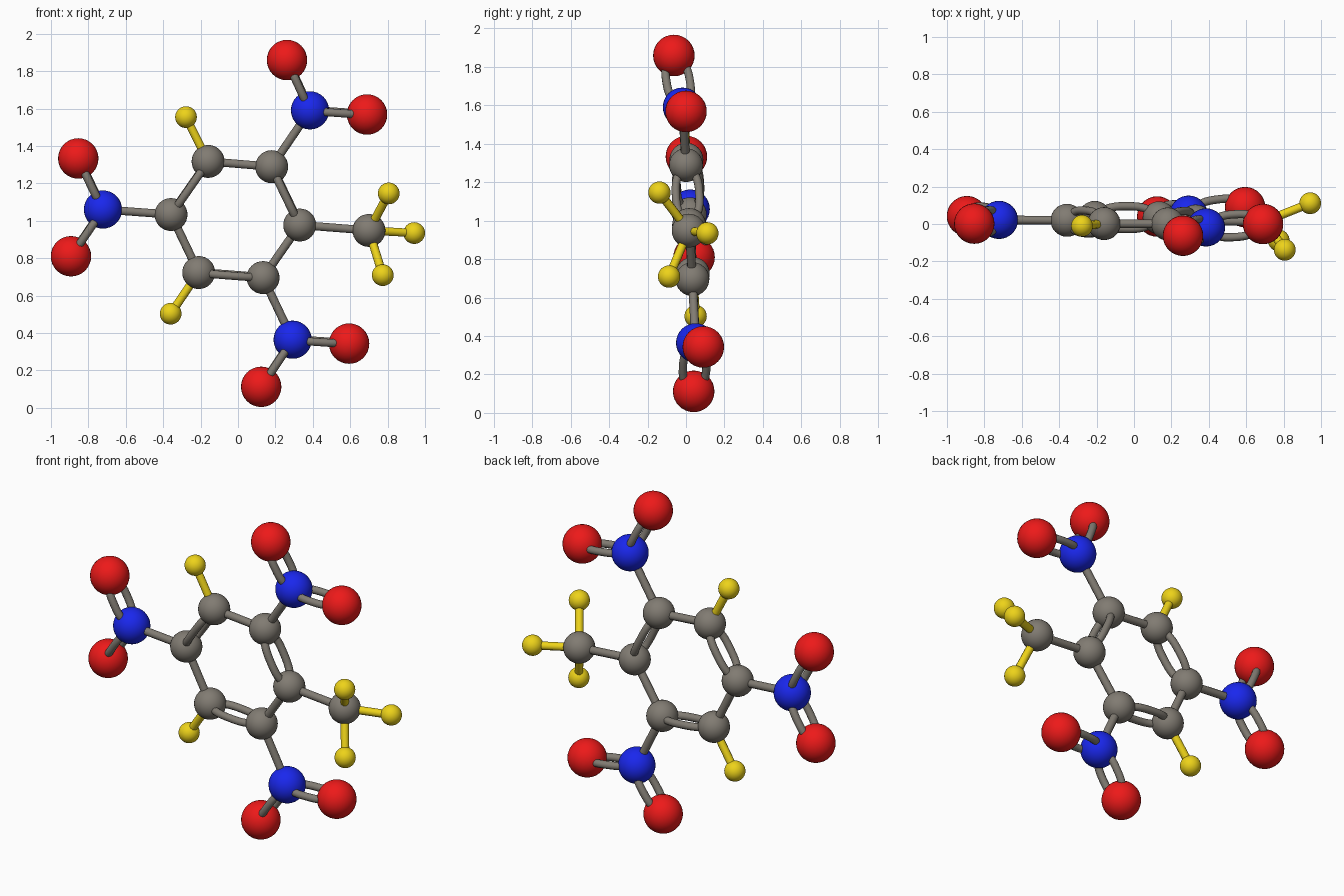
import bpy
from math import pi
from mathutils import Vector

if "Cube" in bpy.data.objects:
    bpy.data.objects.remove(bpy.data.objects["Cube"])


def material(name, rgb):
    m = bpy.data.materials.new(name)
    m.diffuse_color = (*rgb, 1)
    m.use_nodes = True
    m.node_tree.nodes["Principled BSDF"].inputs["Base Color"].default_value = m.diffuse_color
    return m


GREY = material("carbon_grey", (0.22, 0.20, 0.17))
BLUE = material("nitrogen_blue", (0.01, 0.02, 0.85))
RED = material("oxygen_red", (0.85, 0.01, 0.01))
YELLOW = material("hydrogen_yellow", (0.85, 0.65, 0.01))

NORMAL = Vector((0.01, 1, 0.055)).normalized()  # normal of the molecule plane


def on_plane(x, z):
    return Vector((x, 0.018 - 0.055 * (z - 1) - 0.01 * x, z))


def atom(name, pos, radius, mat):
    bpy.ops.mesh.primitive_uv_sphere_add(segments=32, ring_count=16,
                                         radius=radius, location=pos)
    ob = bpy.context.object
    ob.name = name
    ob.data.materials.append(mat)
    bpy.ops.object.shade_smooth()


def rod(name, a, b, mat, radius=0.023, bow=0.0):
    # round rod between two atoms, optionally bowed away from the plane
    n = 16 if bow else 1
    cu = bpy.data.curves.new(name, 'CURVE')
    cu.dimensions = '3D'
    cu.bevel_depth = radius
    cu.bevel_resolution = 3
    cu.use_fill_caps = True
    sp = cu.splines.new('POLY')
    sp.points.add(n)
    for i, p in enumerate(sp.points):
        t = i / n
        co = a.lerp(b, t) + NORMAL * bow * (1 - abs(2 * t - 1) ** 3)
        p.co = (*co, 1)
    cu.materials.append(mat)
    ob = bpy.data.objects.new(name, cu)
    bpy.context.collection.objects.link(ob)


def double_rod(name, a, b):
    for side in (-1, 1):
        rod(name, a, b, GREY, 0.022, side * 0.061)


# Carbon ring with alternating double bonds
ring = [on_plane(x, z) for x, z in
        ((0.33, 0.977), (0.18, 1.289), (-0.16, 1.317),
         (-0.358, 1.033), (-0.21, 0.723), (0.134, 0.696))]
for i, c in enumerate(ring):
    atom("ring_carbon", c, 0.088, GREY)
    nxt = ring[(i + 1) % 6]
    if i % 2 == 0:
        double_rod("ring_double_bond", c, nxt)
    else:
        rod("ring_bond", c, nxt, GREY)

# Three nitro groups: ring index, nitrogen, two oxygens
nitros = [
    (1, (0.385, 1.59), ((0.262, -0.063, 1.859), (0.69, 0.0, 1.568))),
    (3, (-0.722, 1.06), ((-0.854, 0.002, 1.333), (-0.893, 0.042, 0.81))),
    (5, (0.292, 0.364), ((0.594, 0.09, 0.343), (0.124, 0.04, 0.112))),
]
for k, (nx, nz), oxygens in nitros:
    n = on_plane(nx, nz)
    atom("nitrogen", n, 0.102, BLUE)
    rod("nitrogen_bond", ring[k], n, GREY)
    for o in map(Vector, oxygens):
        atom("oxygen", o, 0.108, RED)
        double_rod("oxygen_double_bond", n, o)

# Ring hydrogens
for k, h in ((2, Vector((-0.278, -0.01, 1.554))),
             (4, Vector((-0.36, 0.05, 0.503)))):
    atom("ring_hydrogen", h, 0.058, YELLOW)
    rod("hydrogen_bond", ring[k], h, YELLOW)

# Methyl group
methyl = on_plane(0.70, 0.948)
atom("methyl_carbon", methyl, 0.088, GREY)
rod("methyl_bond", ring[0], methyl, GREY)
for h in map(Vector, ((0.806, -0.138, 1.146), (0.942, 0.111, 0.934),
                      (0.774, -0.088, 0.709))):
    atom("methyl_hydrogen", h, 0.058, YELLOW)
    rod("hydrogen_bond", methyl, h, YELLOW)
